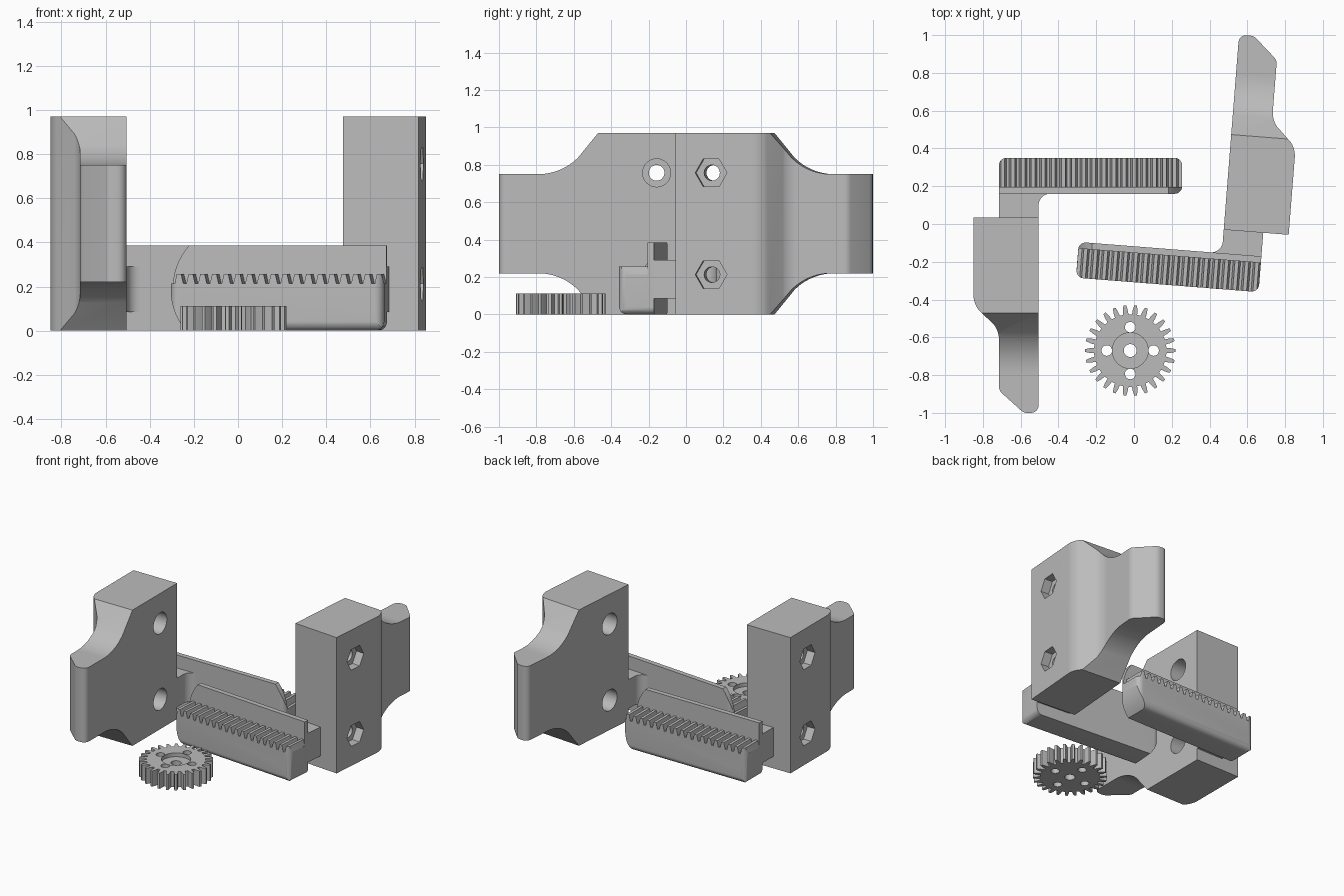
import bpy, bmesh, math
from mathutils import Matrix

if "Cube" in bpy.data.objects:
    bpy.data.objects.remove(bpy.data.objects["Cube"])

grey = bpy.data.materials.new("plain grey")
grey.diffuse_color = (0.5, 0.5, 0.5, 1)
grey.use_nodes = True
grey.node_tree.nodes["Principled BSDF"].inputs["Base Color"].default_value = grey.diffuse_color


def prism(name, pts, axis, lo, hi):
    """Extrude a 2D outline along an axis: X takes (y,z), Y takes (x,z), Z takes (x,y)."""
    place = {"X": lambda a, b, c: (c, a, b),
             "Y": lambda a, b, c: (a, c, b),
             "Z": lambda a, b, c: (a, b, c)}[axis]
    bm = bmesh.new()
    rings = [[bm.verts.new(place(a, b, c)) for a, b in pts] for c in (lo, hi)]
    n = len(pts)
    bm.faces.new(rings[0])
    bm.faces.new(rings[1])
    for i in range(n):
        j = (i + 1) % n
        bm.faces.new((rings[0][i], rings[0][j], rings[1][j], rings[1][i]))
    bmesh.ops.recalc_face_normals(bm, faces=bm.faces)
    me = bpy.data.meshes.new(name)
    bm.to_mesh(me)
    bm.free()
    me.materials.append(grey)
    ob = bpy.data.objects.new(name, me)
    bpy.context.collection.objects.link(ob)
    return ob


def combine(ob, tool, op):
    """Apply a boolean and delete the tool."""
    mod = ob.modifiers.new("cut", "BOOLEAN")
    mod.operation, mod.object, mod.solver = op, tool, "EXACT"
    bpy.context.view_layer.objects.active = ob
    bpy.ops.object.modifier_apply(modifier=mod.name)
    bpy.data.objects.remove(tool)


def arc(cx, cy, r, a0, a1, n=8):
    return [(cx + r * math.cos(math.radians(a0 + (a1 - a0) * i / n)),
             cy + r * math.sin(math.radians(a0 + (a1 - a0) * i / n))) for i in range(n + 1)]


def circle(cx, cy, r, n=32):
    return arc(cx, cy, r, 0, 360 - 360 / n, n - 1)


H = 0.97            # jaw height
IN, OUT = -0.505, -0.85
MID = 0.1925        # arm mid height

# Jaw block: plan outline crossed with a waisted side outline
plan = [(IN, 0.035), (OUT, 0.035)]
plan += arc(-0.72, -0.375, 0.13, 180, 217)
plan += arc(-0.845, -0.612, 0.13, 37, 0)
plan += [(-0.715, -0.85)] + arc(-0.665, -0.86, 0.05, 180, 220, 4)
plan += arc(-0.565, -0.95, 0.05, 222, 270, 5) + arc(-0.545, -0.96, 0.04, 270, 360, 6)
jaw = prism("jaw_block", plan, "Z", 0, H)
top = [(0.2, H), (-0.47, H)] + arc(-0.79, 1.05, 0.30, -45, -90, 12) + [(-1.1, 0.75)]
side = top + [(y, H - z) for y, z in reversed(top)]
combine(jaw, prism("side_outline", side, "X", -1, 0), "INTERSECT")

# Bolt holes: round counterbore inside, hexagon pocket outside
for z in (0.757, H - 0.757):
    combine(jaw, prism("bolt", circle(-0.157, z, 0.042), "X", -1, 0), "DIFFERENCE")
    combine(jaw, prism("bore", circle(-0.157, z, 0.075), "X", IN - 0.13, 0), "DIFFERENCE")
    combine(jaw, prism("nut", circle(-0.157, z, 0.085, 6), "X", -1, OUT + 0.06), "DIFFERENCE")

# Neck between jaw and arm, with a fillet in the inner corner
neck = prism("arm_neck", [(-0.715, 0.03), (IN, 0.03)] + arc(-0.445, 0.1, 0.06, 180, 90)
             + [(-0.445, 0.17), (-0.715, 0.17)], "Z", 0.085, 0.292)


def end_x(z):
    """Bulging free end of the arm."""
    return 0.255 - 0.293 + math.sqrt(0.293 ** 2 - (z - MID) ** 2)


def arm_plan():
    return prism("arm_plan", [(-0.715, 0.16)] + arc(0.215, 0.2, 0.04, -90, 0)
                 + arc(0.215, 0.31, 0.04, 0, 90) + arc(-0.675, 0.31, 0.04, 90, 180), "Z", -0.1, 0.5)


def outline(z_top):
    """Bottom edge and bulging end, starting at the rounded root corner."""
    return arc(-0.675, 0.04, 0.04, 180, 270) + [
        (end_x(z_top * i / 16), z_top * i / 16) for i in range(17)]


# Tall guide wall of the arm
wall = prism("guide_wall", outline(0.385) + [(-0.715, 0.385)], "Y", 0.16, 0.195)
combine(wall, arm_plan(), "INTERSECT")

# Toothed rack beside the wall
pitch, root, tip = 0.0535, 0.213, 0.257
teeth = []
for i in range(18):
    x = 0.215 - i * pitch
    teeth += [(x + 0.020, root), (x + 0.010, tip), (x - 0.010, tip), (x - 0.020, root)]
rack = prism("toothed_rack", outline(root) + teeth + [(-0.715, root)], "Y", 0.195, 0.36)
combine(rack, arm_plan(), "INTERSECT")
combine(rack, prism("section", [(0.19, 0)] + arc(0.305, 0.045, 0.045, -90, 0)
                    + [(0.35, 0.3), (0.19, 0.3)], "X", -1, 1), "INTERSECT")

# Second jaw: same parts turned round
turn = (Matrix.Translation((0.475, -0.03, 0)) @ Matrix.Rotation(math.radians(175.5), 4, "Z")
        @ Matrix.Translation((-IN, -0.035, 0)))
for ob in (jaw, neck, wall, rack):
    twin = ob.copy()
    twin.data = ob.data.copy()
    twin.name = "second_" + ob.name
    twin.matrix_world = turn
    bpy.context.collection.objects.link(twin)

# Pinion gear with hub recess, centre bore and four holes
gx, gy, N = -0.02, -0.67, 26
rim = []
for i in range(N):
    for r, f in ((0.192, -0.30), (0.215, -0.24), (0.24, -0.13),
                 (0.24, 0.13), (0.215, 0.24), (0.192, 0.30)):
        a = 2 * math.pi * (i + f) / N
        rim.append((gx + r * math.cos(a), gy + r * math.sin(a)))
gear = prism("pinion_gear", rim, "Z", 0, 0.112)
combine(gear, prism("recess", circle(gx, gy, 0.095), "Z", 0.085, 0.2), "DIFFERENCE")
combine(gear, prism("bore", circle(gx, gy, 0.034), "Z", -0.1, 0.2), "DIFFERENCE")
for k in range(4):
    a = k * math.pi / 2
    combine(gear, prism("hole", circle(gx + 0.124 * math.cos(a), gy + 0.124 * math.sin(a), 0.028, 20),
                        "Z", -0.1, 0.2), "DIFFERENCE")

# Smooth curved walls, keep edges crisp
for ob in bpy.context.collection.objects:
    ob.select_set(True)
bpy.context.view_layer.objects.active = gear
bpy.ops.object.shade_smooth_by_angle(angle=math.radians(25))
